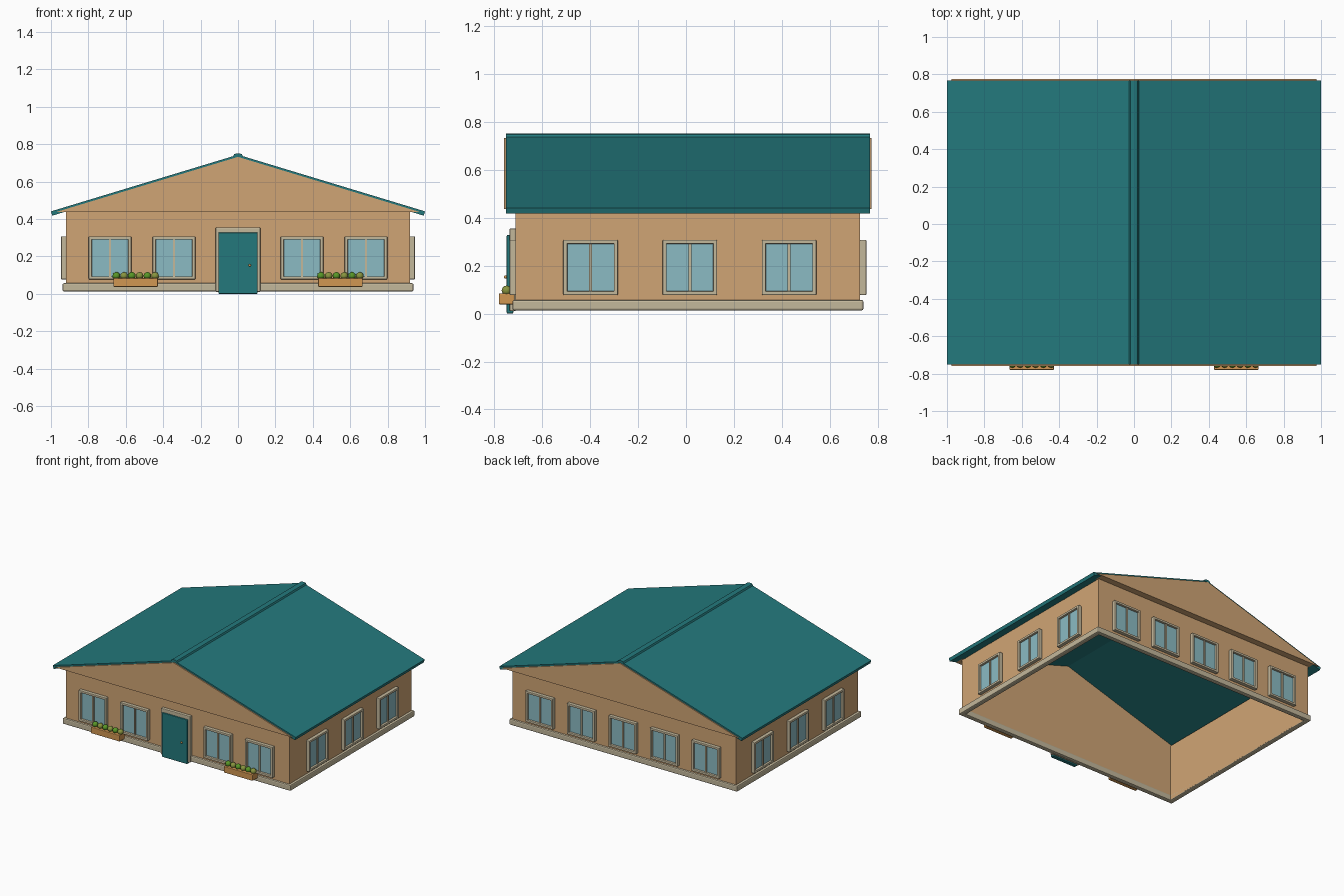
import bpy, bmesh, math
from mathutils import Matrix, Vector

if "Cube" in bpy.data.objects:
    bpy.data.objects.remove(bpy.data.objects["Cube"])


def material(name, rgb):
    m = bpy.data.materials.new(name)
    m.diffuse_color = (*rgb, 1)
    m.use_nodes = True
    m.node_tree.nodes["Principled BSDF"].inputs["Base Color"].default_value = m.diffuse_color
    return m


TEAL = material("teal", (0.017, 0.19, 0.203))
TAN = material("tan wall", (0.63, 0.376, 0.178))
CREAM = material("cream trim", (0.55, 0.48, 0.33))
GLASS = material("pale blue glass", (0.26, 0.50, 0.55))
WOOD = material("orange wood", (0.64, 0.31, 0.085))
GREEN = material("leaf green", (0.10, 0.31, 0.02))
OLIVE = material("olive green", (0.25, 0.30, 0.05))

CY = 0.008                      # centre of the house in y
WX, WY, EAVE = 0.92, 0.718, 0.437
SLOPE = 0.303


def finish(name, bm, mat, bevel=0.0, segments=2, matrix=None):
    bmesh.ops.recalc_face_normals(bm, faces=bm.faces)
    if bevel:
        bmesh.ops.bevel(bm, geom=bm.edges[:], offset=bevel, segments=segments,
                        profile=0.5, affect='EDGES', clamp_overlap=True)
    if matrix:
        bm.transform(matrix)
    me = bpy.data.meshes.new(name)
    bm.to_mesh(me)
    bm.free()
    me.materials.append(mat)
    ob = bpy.data.objects.new(name, me)
    bpy.context.collection.objects.link(ob)
    return ob


def box(name, x, y, z, mat, bevel=0.0, matrix=None):
    """Box from (min, max) pairs."""
    bm = bmesh.new()
    bmesh.ops.create_cube(bm, size=1)
    for v in bm.verts:
        v.co = [p[0] if c < 0 else p[1] for c, p in zip(v.co, (x, y, z))]
    return finish(name, bm, mat, bevel, 2, matrix)


def prism(name, profile, y0, y1, mat, bevel=0.0):
    """Extrude an (x, z) outline along y."""
    bm = bmesh.new()
    f = bm.faces.new([bm.verts.new((x, y0, z)) for x, z in profile])
    ext = bmesh.ops.extrude_face_region(bm, geom=[f])
    for v in ext["geom"]:
        if isinstance(v, bmesh.types.BMVert):
            v.co.y = y1
    return finish(name, bm, mat, bevel, 1)


# Walls and rounded plinth
for s, label in ((-1, "front"), (1, "back")):
    y = CY + s * WY
    box(label + "_wall", (-WX, WX), sorted((y, y - s * 0.02)), (0.02, EAVE), TAN)
    box(label + "_plinth", (-0.938, 0.938), sorted((y + s * 0.014, y - s * 0.022)),
        (0.013, 0.057), CREAM, 0.008)
    # Gable triangle, overhanging the wall
    g = 0.975
    prism(label + "_gable", [(-g, EAVE), (g, EAVE), (0, EAVE + SLOPE * g)],
          y - s * 0.02, CY + s * 0.766, TAN)
for s, label in ((-1, "left"), (1, "right")):
    box(label + "_wall", sorted((s * WX, s * (WX - 0.02))), (CY - WY, CY + WY),
        (0.02, EAVE), TAN)
    box(label + "_plinth", sorted((s * 0.938, s * 0.9)), (CY - 0.732, CY + 0.732),
        (0.013, 0.057), CREAM, 0.008)

# Roof slabs and ridge cap
RIDGE, THICK = 0.744, 0.021
for s, label in ((-1, "left"), (1, "right")):
    prism(label + "_roof",
          [(0, RIDGE), (s * 1.0, RIDGE - SLOPE), (s * 0.993, RIDGE - SLOPE - 0.023),
           (0, RIDGE - THICK)], CY - 0.758, CY + 0.759, TEAL)
prism("ridge_cap", [(-0.027, 0.734), (-0.02, 0.747), (-0.009, 0.751), (0.009, 0.751),
                    (0.02, 0.747), (0.027, 0.734)], CY - 0.759, CY + 0.76, TEAL)


# Windows: built facing -y at the origin, then turned onto a wall
def window(name, origin, angle):
    m = Matrix.Translation(Vector(origin)) @ Matrix.Rotation(angle, 4, 'Z')
    w, h, t = 0.114, 0.115, 0.017
    for s, side in ((-1, "left"), (1, "right")):
        box(f"{name}_{side}_frame", sorted((s * w, s * (w - t))), (-0.026, 0.002),
            (-h, h), CREAM, 0.004, m)
    for s, side in ((-1, "bottom"), (1, "top")):
        box(f"{name}_{side}_frame", (-w, w), (-0.026, 0.002),
            sorted((s * h, s * (h - t))), CREAM, 0.004, m)
    box(name + "_mullion", (-0.006, 0.006), (-0.018, 0.002), (-h + t, h - t), CREAM, 0, m)
    box(name + "_glass", (-w + t, w - t), (-0.01, 0.002), (-h + t, h - t), GLASS, 0, m)


WZ = 0.192
for i in range(-2, 3):
    x = i * 0.342
    if i:
        window(f"front_window_{i + 3}", (x, CY - WY, WZ), 0)
    window(f"back_window_{i + 3}", (x, CY + WY, WZ), math.pi)
for i in range(-1, 2):
    y = 0.016 + i * 0.414
    window(f"right_window_{i + 2}", (WX, y, WZ), math.pi / 2)
    window(f"left_window_{i + 2}", (-WX, y, WZ), -math.pi / 2)

# Door with surround and knob
FY = CY - WY
box("door_surround", (-0.12, 0.12), (FY - 0.026, FY), (0.01, 0.355), CREAM, 0.005)
box("door", (-0.105, 0.105), (FY - 0.038, FY - 0.01), (0.0, 0.328), TEAL, 0.005)
bm = bmesh.new()
bmesh.ops.create_uvsphere(bm, u_segments=10, v_segments=6, radius=0.007)
finish("door_knob", bm, WOOD, matrix=Matrix.Translation((0.063, FY - 0.043, 0.152)))

# Flower boxes with round plants
for s, label in ((-1, "left"), (1, "right")):
    cx = s * 0.547
    box(label + "_flower_box", (cx - 0.119, cx + 0.119), (-0.78, FY - 0.005),
        (0.038, 0.084), WOOD, 0.004)
    for i in range(6):
        bm = bmesh.new()
        bmesh.ops.create_icosphere(bm, subdivisions=2, radius=0.021)
        for f in bm.faces:
            f.smooth = True
        x = cx + (i - 2.5) * 0.0415
        finish(f"{label}_plant_{i + 1}", bm, OLIVE if i % 2 else GREEN,
               matrix=Matrix.Translation((x, -0.748, 0.096)))
